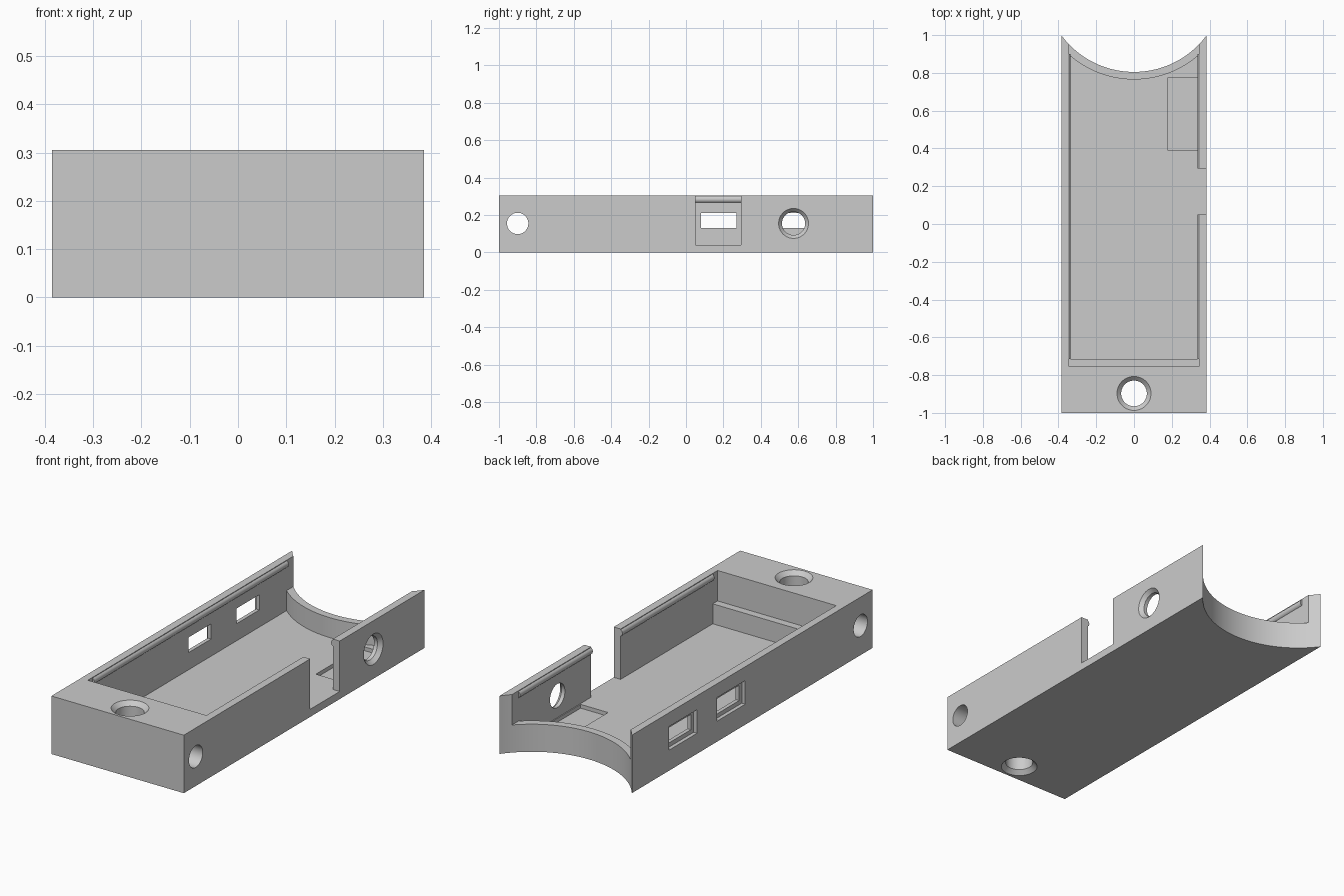
import bpy
import bmesh
import math
from mathutils import Matrix

if "Cube" in bpy.data.objects:
    bpy.data.objects.remove(bpy.data.objects["Cube"])

W, H = 0.385, 0.305          # half width and height of the case
INNER, FLOOR, LEDGE = 0.345, 0.04, 0.145
ARC_Y, ARC_R = 1.283, 0.478  # scooped end: arc centre and radius

grey = bpy.data.materials.new("matte grey")
grey.use_nodes = True
grey.diffuse_color = (0.6, 0.6, 0.6, 1)
grey.node_tree.nodes["Principled BSDF"].inputs["Base Color"].default_value = (0.6, 0.6, 0.6, 1)


def finish(name, bm):
    bmesh.ops.recalc_face_normals(bm, faces=bm.faces)
    mesh = bpy.data.meshes.new(name)
    bm.to_mesh(mesh)
    bm.free()
    mesh.materials.append(grey)
    obj = bpy.data.objects.new(name, mesh)
    bpy.context.collection.objects.link(obj)
    return obj


def prism(name, outline, z0, z1):
    """Extrude an xy outline between two heights."""
    bm = bmesh.new()
    face = bm.faces.new([bm.verts.new((x, y, z0)) for x, y in outline])
    ext = bmesh.ops.extrude_face_region(bm, geom=[face])
    verts = [g for g in ext["geom"] if isinstance(g, bmesh.types.BMVert)]
    bmesh.ops.translate(bm, vec=(0, 0, z1 - z0), verts=verts)
    return finish(name, bm)


def box(name, x0, x1, y0, y1, z0, z1):
    return prism(name, [(x0, y0), (x1, y0), (x1, y1), (x0, y1)], z0, z1)


def lathe(name, stations, place, sides=64):
    """Round solid along local z from (height, radius) stations."""
    bm = bmesh.new()
    rings = []
    for z, r in stations:
        rings.append([bm.verts.new((r * math.cos(math.tau * i / sides),
                                    r * math.sin(math.tau * i / sides), z))
                      for i in range(sides)])
    for a, b in zip(rings, rings[1:]):
        for i in range(sides):
            j = (i + 1) % sides
            bm.faces.new((a[i], a[j], b[j], b[i]))
    bm.faces.new(rings[0])
    bm.faces.new(rings[-1])
    bm.transform(place)
    return finish(name, bm)


def combine(target, tool, operation="DIFFERENCE"):
    """Apply a boolean and discard the tool."""
    mod = target.modifiers.new(tool.name, "BOOLEAN")
    mod.operation = operation
    mod.solver = "EXACT"
    mod.object = tool
    with bpy.context.temp_override(object=target, active_object=target):
        bpy.ops.object.modifier_apply(modifier=mod.name)
    bpy.data.objects.remove(tool)


def arc(radius, half_width, steps=48):
    """Arc points from +x to -x, bulging toward the front."""
    a = math.asin(half_width / radius)
    return [(radius * math.sin(a - 2 * a * i / steps),
             ARC_Y - radius * math.cos(a - 2 * a * i / steps)) for i in range(steps + 1)]


def along_x(x, y, z):
    return Matrix.Translation((x, y, z)) @ Matrix.Rotation(math.pi / 2, 4, "Y")


# Outer block with the scooped end
case = prism("case", [(-W, -1), (W, -1)] + arc(ARC_R, W), 0, H)

# Upper cavity, open over the low curved lip, and lower cavity behind the lip
combine(case, box("upper_cavity", -INNER, INNER, -0.755, 1.2, LEDGE, 1))
combine(case, prism("lower_cavity", [(-INNER, -0.715), (INNER, -0.715)]
                    + arc(ARC_R + 0.04, INNER), FLOOR, LEDGE + 0.05))

# Rounded snap rails under the rim of both side walls
for side in (-1, 1):
    rail = lathe("snap_rail", [(-0.8075, 0.02), (0.8075, 0.02)],
                 Matrix.Translation((side * 0.355, 0.0925, 0.284))
                 @ Matrix.Rotation(math.pi / 2, 4, "X"), 32)
    combine(case, rail, "UNION")

# Notch in the left wall and shallow pocket in the floor
combine(case, box("notch", 0.3, 0.5, 0.05, 0.295, FLOOR, 1))
combine(case, box("floor_pocket", 0.18, 0.34, 0.39, 0.775, FLOOR - 0.02, FLOOR + 0.05))

# Stepped windows in the right wall
for y in (0.175, 0.575):
    combine(case, box("window", -0.5, -0.3, y - 0.095, y + 0.095, 0.13, 0.21))
    combine(case, box("window_recess", -0.5, -0.365, y - 0.117, y + 0.117, 0.108, 0.232))

# Countersunk round port in the left wall
combine(case, lathe("port", [(0, 0.062), (0.09, 0.062), (0.11, 0.08), (0.2, 0.08)],
                    along_x(0.275, 0.575, 0.155)))

# Cross hole and countersunk vertical hole in the solid end
combine(case, lathe("cross_hole", [(-0.6, 0.057), (0.6, 0.057)], along_x(0, -0.9, 0.155)))
combine(case, lathe("vertical_hole",
                    [(-0.1, 0.09), (0, 0.09), (0.022, 0.068),
                     (H - 0.022, 0.068), (H, 0.09), (H + 0.1, 0.09)],
                    Matrix.Translation((0, -0.897, 0))))

# Smooth curved walls, crisp edges
bpy.ops.object.select_all(action="DESELECT")
case.select_set(True)
bpy.context.view_layer.objects.active = case
bpy.ops.object.shade_smooth_by_angle(angle=math.radians(25))
